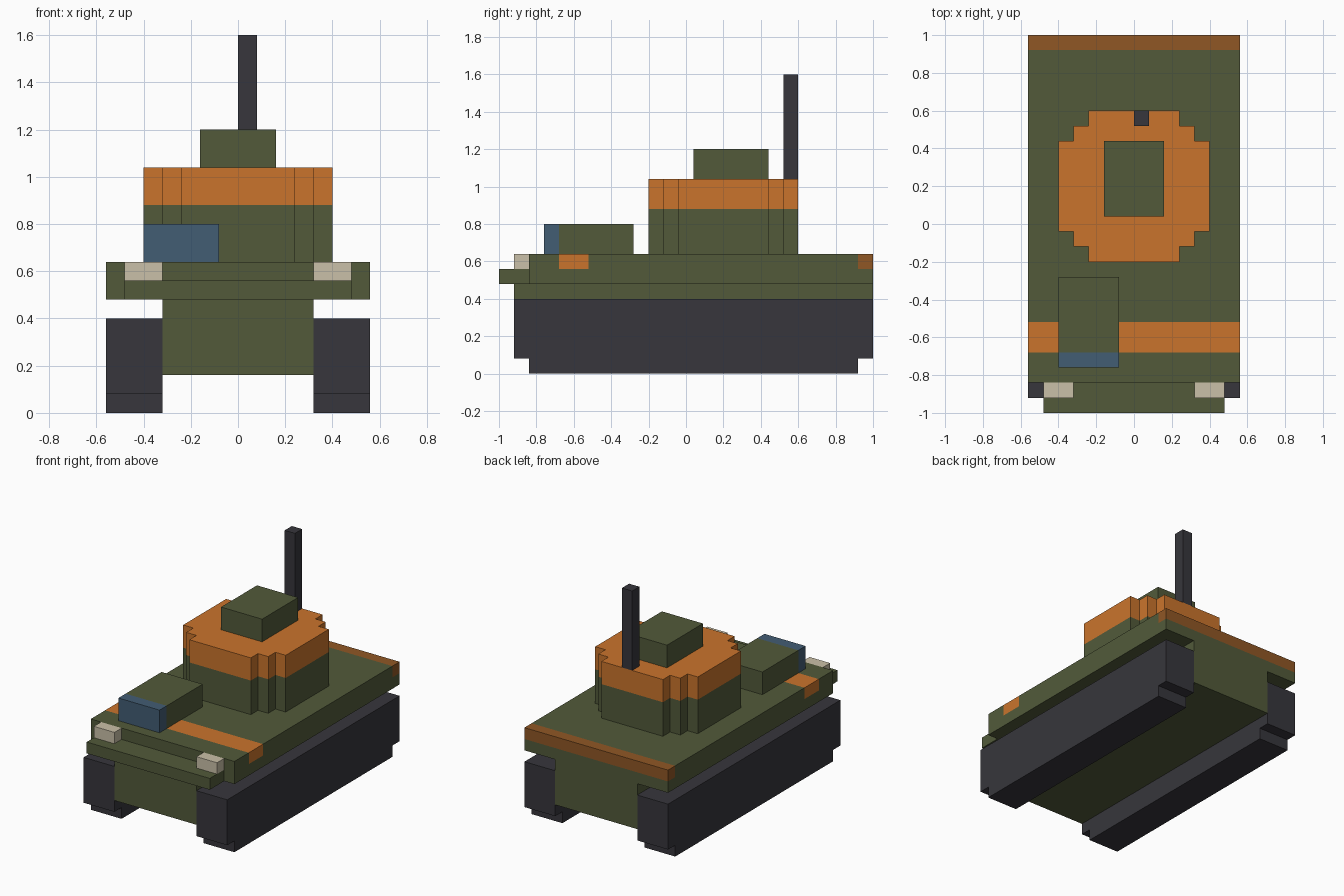
import bpy, bmesh
from mathutils import Vector

if "Cube" in bpy.data.objects:
    bpy.data.objects.remove(bpy.data.objects["Cube"])


def material(name, rgb):
    lin = [((c / 255 + 0.055) / 1.055) ** 2.4 for c in rgb]
    m = bpy.data.materials.new(name)
    m.diffuse_color = (*lin, 1)
    m.use_nodes = True
    m.node_tree.nodes["Principled BSDF"].inputs["Base Color"].default_value = m.diffuse_color
    return m


GREEN = material("olive green", (82, 90, 58))
ORANGE = material("orange", (202, 116, 44))
BROWN = material("rust brown", (144, 87, 37))
DARK = material("dark grey", (55, 54, 60))
BLUE = material("window blue", (66, 93, 116))
CREAM = material("lamp cream", (202, 192, 168))


def prism(name, outline, lift, mats, cuts=(), rule=None, mirror=False):
    """Extrude a flat outline, slice it at (axis, value) cuts, colour faces by rule."""
    bm = bmesh.new()
    base = bm.faces.new([bm.verts.new(p) for p in outline])
    ext = bmesh.ops.extrude_face_region(bm, geom=[base])["geom"]
    bmesh.ops.translate(bm, vec=lift, verts=[v for v in ext if isinstance(v, bmesh.types.BMVert)])
    for axis, value in cuts:
        n = Vector((0, 0, 0))
        n[axis] = 1
        bmesh.ops.bisect_plane(bm, geom=bm.verts[:] + bm.edges[:] + bm.faces[:],
                               plane_co=n * value, plane_no=n)
    bmesh.ops.recalc_face_normals(bm, faces=bm.faces[:])
    if rule:
        for f in bm.faces:
            f.material_index = rule(f.calc_center_bounds())
    mesh = bpy.data.meshes.new(name)
    bm.to_mesh(mesh)
    bm.free()
    for m in mats:
        mesh.materials.append(m)
    ob = bpy.data.objects.new(name, mesh)
    bpy.context.collection.objects.link(ob)
    if mirror:
        ob.modifiers.new("mirror", "MIRROR").use_mirror_merge = False
    return ob


def box(name, x, y, z, mats, **kw):
    outline = [(x[0], y[0], z[0]), (x[1], y[0], z[0]), (x[1], y[1], z[0]), (x[0], y[1], z[0])]
    return prism(name, outline, (0, 0, z[1] - z[0]), mats, **kw)


# Tracks: stepped side profile, mirrored left to right
side = [(-.84, 0), (.92, 0), (.92, .08), (1, .08), (1, .4), (-.92, .4), (-.92, .08), (-.84, .08)]
prism("track", [(.32, y, z) for y, z in side], (.24, 0, 0), [DARK], mirror=True)

# Lower hull between the tracks
box("lower_hull", (-.32, .32), (-.92, 1), (.16, .48), [GREEN])


# Deck with an orange front band and a brown rear band in its upper layer
def deck_colour(c):
    if c.z < .56:
        return 0
    return 1 if -.68 < c.y < -.52 else 2 if c.y > .92 else 0


box("deck", (-.56, .56), (-.84, 1), (.48, .64), [GREEN, ORANGE, BROWN],
    cuts=[(2, .56), (1, -.68), (1, -.52), (1, .92)], rule=deck_colour)

# Front bumper and headlights
box("bumper", (-.48, .48), (-1, -.84), (.48, .56), [GREEN])
box("headlight", (.32, .48), (-.92, -.84), (.56, .64), [CREAM], mirror=True)

# Driver cab with blue window at the front
box("driver_cab", (-.4, -.08), (-.76, -.28), (.64, .8), [GREEN, BLUE],
    cuts=[(1, -.68)], rule=lambda c: int(c.y < -.68))

# Turret: stepped round outline from one quarter, orange upper band
quarter = [(.4, .24), (.32, .24), (.32, .32), (.24, .32), (.24, .4)]
half = quarter + [(-x, y) for x, y in reversed(quarter)]
ring = half + [(-x, -y) for x, y in half]
prism("turret", [(x, y + .2, .64) for x, y in ring], (0, 0, .4), [GREEN, ORANGE],
      cuts=[(2, .88)], rule=lambda c: int(c.z > .88))

# Hatch and antenna on top of the turret
box("hatch", (-.16, .16), (.04, .44), (1.04, 1.2), [GREEN])
box("antenna", (0, .08), (.52, .6), (1.04, 1.6), [DARK])
